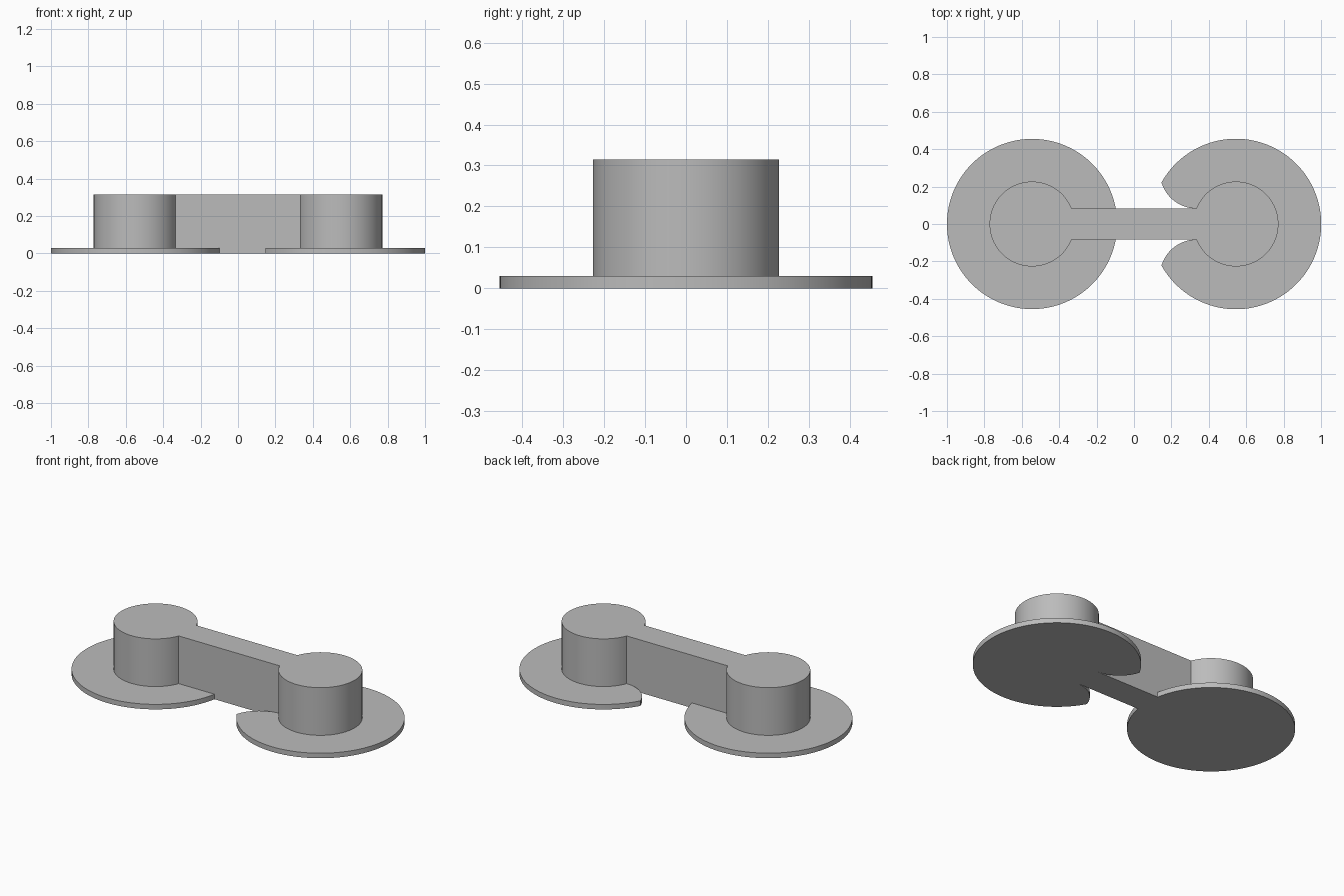
import bpy, bmesh
from math import sin, cos, asin, atan2, pi, hypot

CX = 0.545            # distance of each round end from the middle
PLATE_R, PLATE_H = 0.455, 0.03
POST_R, POST_H = 0.227, 0.315
BAR = 0.083           # half width of the bar

cube = bpy.data.objects.get("Cube")
if cube:
    bpy.data.objects.remove(cube, do_unlink=True)

grey = bpy.data.materials.new("plain_grey")
grey.use_nodes = True
colour = (0.5, 0.5, 0.5, 1)
grey.diffuse_color = colour
grey.node_tree.nodes["Principled BSDF"].inputs["Base Color"].default_value = colour


def arc(cx, cy, r, start, end, steps):
    return [(cx + r * cos(start + (end - start) * i / steps),
             cy + r * sin(start + (end - start) * i / steps))
            for i in range(steps + 1)]


def extrude_profile(name, points, height):
    bm = bmesh.new()
    face = bm.faces.new([bm.verts.new((x, y, 0)) for x, y in points])
    result = bmesh.ops.extrude_face_region(bm, geom=[face])
    verts = [v for v in result["geom"] if isinstance(v, bmesh.types.BMVert)]
    bmesh.ops.translate(bm, verts=verts, vec=(0, 0, height))
    bmesh.ops.recalc_face_normals(bm, faces=bm.faces)
    mesh = bpy.data.meshes.new(name)
    bm.to_mesh(mesh)
    bm.free()
    mesh.materials.append(grey)
    obj = bpy.data.objects.new(name, mesh)
    bpy.context.collection.objects.link(obj)
    bpy.ops.object.select_all(action='DESELECT')
    obj.select_set(True)
    bpy.context.view_layer.objects.active = obj
    bpy.ops.object.shade_smooth_by_angle(angle=pi / 6)
    return obj


# Two posts joined by a straight bar, as one outline
join = asin(BAR / POST_R)
right_end = arc(-CX, 0, POST_R, join, 2 * pi - join, 96)
left_end = arc(CX, 0, POST_R, -pi + join, pi - join, 96)
extrude_profile("posts_and_bar", right_end + left_end, POST_H)

# Full round base plate
extrude_profile("right_base_plate", arc(-CX, 0, PLATE_R, 0, 2 * pi, 128)[:-1], PLATE_H)

# Base plate with a rounded notch on both sides of the bar
tip_x, tip_y = 0.147, 0.222
neck_x = CX - POST_R * cos(join)
dx, dy = tip_x - neck_x, tip_y - BAR
lobe_r = (dx * dx + dy * dy) / (2 * dy)     # lobe leaves the bar tangentially
lobe_y = BAR + lobe_r
tip_angle = atan2(tip_y - lobe_y, dx) + 2 * pi
lobe = arc(neck_x, lobe_y, lobe_r, 1.5 * pi, tip_angle, 24)
tip = atan2(tip_y, tip_x - CX)
rim = arc(CX, 0, hypot(tip_x - CX, tip_y), -tip, tip, 112)
lower_lobe = [(x, -y) for x, y in lobe]
extrude_profile("left_base_plate",
                lower_lobe + rim[1:-1] + lobe[::-1], PLATE_H)
